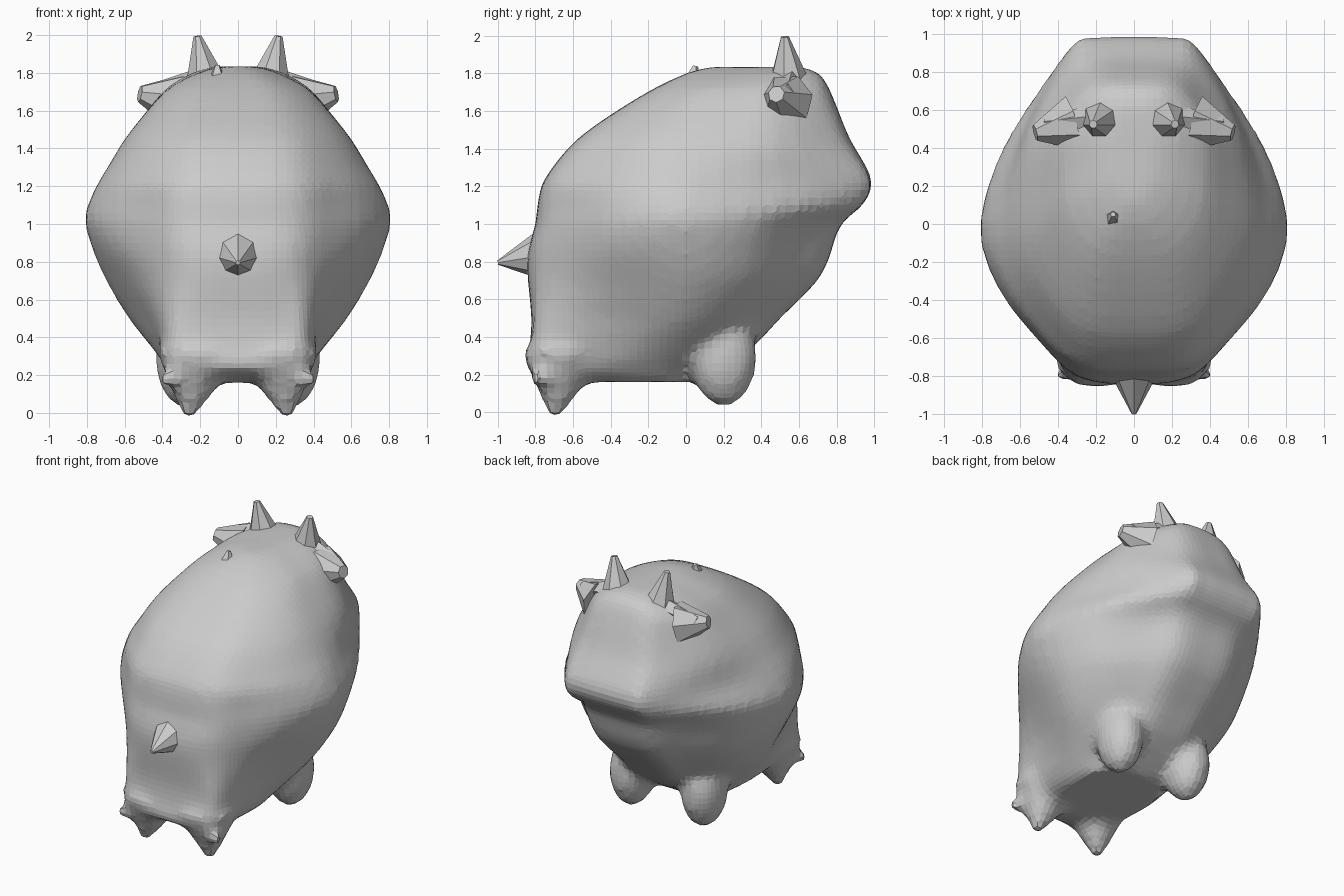
import bpy, bmesh, math
from mathutils import Vector

if "Cube" in bpy.data.objects:
    bpy.data.objects.remove(bpy.data.objects["Cube"])


def finish(name, bm):
    bmesh.ops.recalc_face_normals(bm, faces=bm.faces)
    mesh = bpy.data.meshes.new(name)
    bm.to_mesh(mesh)
    bm.free()
    ob = bpy.data.objects.new(name, mesh)
    bpy.context.collection.objects.link(ob)
    return ob


def spline(pts, steps, closed):
    """Catmull-Rom through tuples of any length."""
    n, out = len(pts), []
    get = (lambda i: pts[i % n]) if closed else (lambda i: pts[max(0, min(n - 1, i))])
    for i in range(n if closed else n - 1):
        p0, p1, p2, p3 = (get(i + k) for k in (-1, 0, 1, 2))
        for s in range(steps):
            t = s / steps
            out.append(tuple(
                0.5 * (2 * b + (c - a) * t + (2 * a - 5 * b + 4 * c - d) * t * t
                       + (3 * b - a - 3 * c + d) * t ** 3)
                for a, b, c, d in zip(p0, p1, p2, p3)))
    if not closed:
        out.append(pts[-1])
    return out


def spike(name, base, tip, r1, r2, sides=7):
    base, tip = Vector(base), Vector(tip)
    axis = tip - base
    bm = bmesh.new()
    bmesh.ops.create_cone(bm, cap_ends=True, segments=sides, radius1=r1, radius2=r2,
                          depth=axis.length)
    rot = Vector((0, 0, 1)).rotation_difference(axis)
    for v in bm.verts:
        v.co = rot @ v.co + (base + tip) / 2
    return finish(name, bm)


def between(a, b, bulge):
    """Midpoint of the flank, pushed outward by a share of its length."""
    dx, dy = b[0] - a[0], b[1] - a[1]
    return ((a[0] + b[0]) / 2 - dy * bulge, (a[1] + b[1]) / 2 + dx * bulge)


# Body: horizontal sections
# z, front y, front corner x, corner depth, mid y, mid x, back y, back corner x, depth
rows = [
    (0.16, -.62, .25, .05, -.20, .30, .08, .20, .05),
    (0.22, -.84, .35, .04, -.30, .36, .18, .20, .08),
    (0.35, -.83, .37, .05, -.15, .46, .36, .26, .10),
    (0.50, -.82, .38, .06, -.05, .58, .50, .32, .12),
    (0.70, -.84, .40, .12, .00, .70, .70, .36, .15),
    (0.85, -.84, .46, .18, .00, .765, .77, .40, .18),
    (1.00, -.80, .51, .20, .00, .81, .82, .40, .14),
    (1.09, -.79, .50, .20, .00, .80, .93, .35, .05),
    (1.20, -.77, .50, .20, .02, .75, .99, .33, .05),
    (1.30, -.71, .46, .18, .05, .69, .96, .33, .06),
    (1.45, -.58, .42, .16, .10, .60, .87, .33, .09),
    (1.60, -.37, .35, .13, .17, .48, .81, .31, .10),
    (1.72, -.17, .27, .10, .25, .37, .76, .27, .08),
    (1.80, .00, .14, .06, .30, .22, .71, .18, .06),
    (1.835, .12, .06, .04, .35, .10, .62, .08, .04),
]
bm = bmesh.new()
rings = []
for z, yf, wf, df, ym, w, yb, wb, db in spline(rows, 2, False):
    back, mid, front = (wb, yb - db), (w, ym), (wf, yf + df)
    full = .12 - .07 * math.exp(-((z - 1.22) / .15) ** 2)   # leaner beside the snout
    fore = .10 if z > .9 else max(0, (z - .5) * .25)        # fuller upper flank
    half = [(.6 * wb, yb - .12 * db), back, between(back, mid, full), mid,
            between(mid, front, fore), front, (.6 * wf, yf + .15 * df)]
    loop = [(0, yb)] + half + [(0, yf)] + [(-x, y) for x, y in reversed(half)]
    rings.append([bm.verts.new((x, y, z)) for x, y in spline(loop, 3, True)])
n = len(rings[0])
for a, b in zip(rings, rings[1:]):
    for i in range(n):
        bm.faces.new((a[i], a[(i + 1) % n], b[(i + 1) % n], b[i]))
bm.faces.new(rings[0])
bm.faces.new(rings[-1])
body = finish("body", bm)

# Tail point at the front side, with a flared root
spike("tail", (0, -.78, .83), (0, -1.0, .795), .13, .012, 8)

limbs = []
for side, s in (("left", -1), ("right", 1)):
    # Rounded stubby legs
    bm = bmesh.new()
    bmesh.ops.create_uvsphere(bm, u_segments=14, v_segments=10, radius=1)
    for v in bm.verts:
        x, y, z = v.co
        v.co = (s * .29 + x * .15, .20 + y * .18, .29 + z * .26)
    limbs.append(finish(side + "_round_leg", bm))
    # Pointed feet: cone down, plus a spur to the outer corner
    limbs.append(spike(side + "_pointed_foot", (s * .22, -.66, .30),
                       (s * .265, -.70, -.03), .22, .03, 10))
    limbs.append(spike(side + "_foot_spur", (s * .20, -.60, .27),
                       (s * .39, -.82, .16), .13, .04, 8))
    # Ears: an upright spike and an outward spike each side
    spike(side + "_ear_inner", (s * .16, .55, 1.70), (s * .215, .525, 1.995), .13, .022, 7)
    spike(side + "_ear_outer", (s * .33, .53, 1.65), (s * .52, .48, 1.69), .15, .045, 7)
    # Low ridge joining the ears
    spike(side + "_ear_ridge", (s * .16, .56, 1.77), (s * .46, .53, 1.69), .07, .05, 5)

# Small nub on the top of the back
spike("top_nub", (-.11, .03, 1.76), (-.11, .05, 1.84), .05, .015, 5)

# Melt legs and feet into the body
with bpy.context.temp_override(active_object=body, object=body,
                               selected_objects=[body] + limbs,
                               selected_editable_objects=[body] + limbs):
    bpy.ops.object.join()
body.name = "body_with_legs"
melt = body.modifiers.new("melt", 'REMESH')
melt.mode = 'VOXEL'
melt.voxel_size = .04
soft = body.modifiers.new("soften", 'SMOOTH')
soft.factor, soft.iterations = .5, 4
